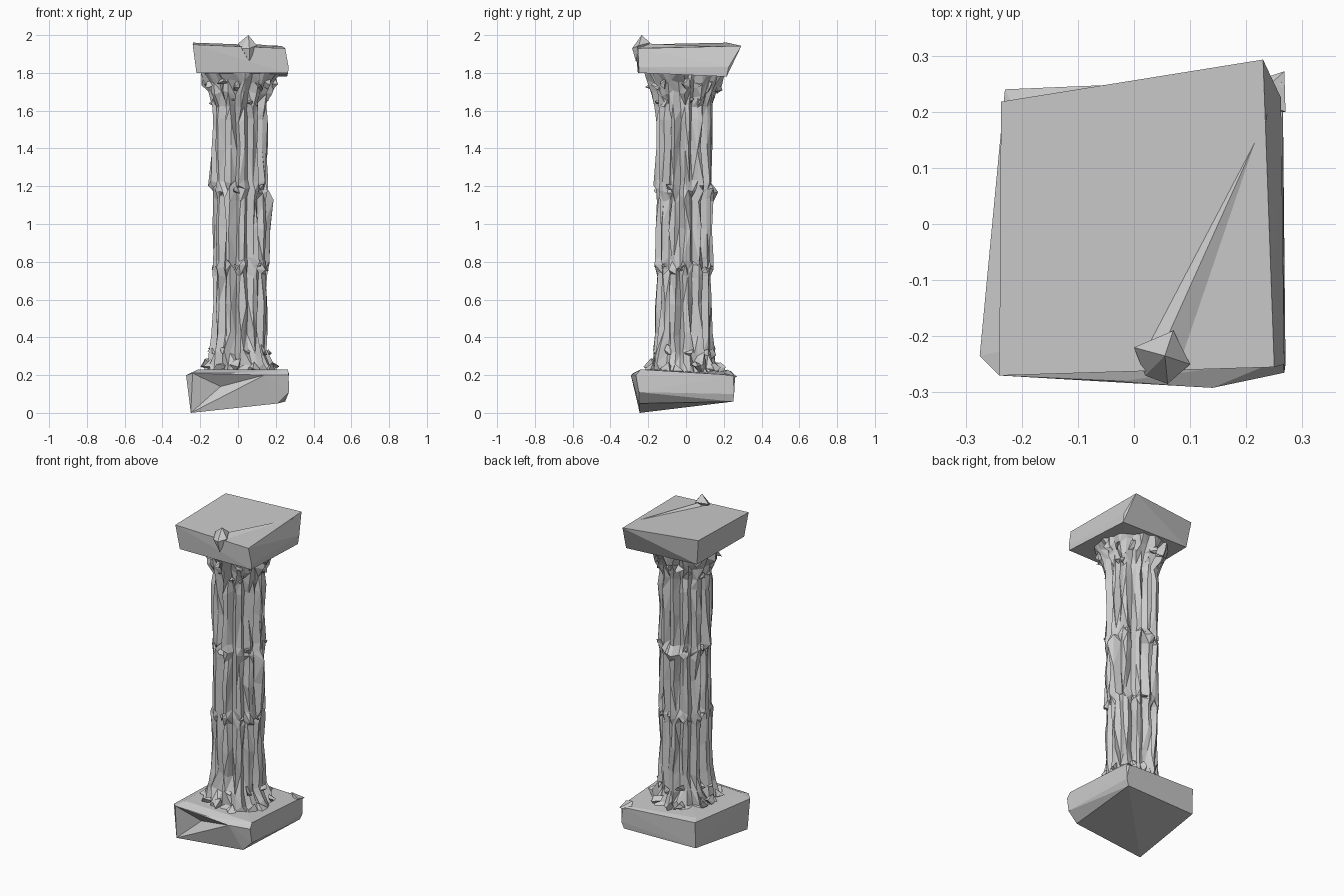
import bpy, bmesh, math, random
from mathutils import Vector

rng = random.Random(7)


def finish(name, bm):
    bmesh.ops.recalc_face_normals(bm, faces=bm.faces)
    me = bpy.data.meshes.new(name)
    bm.to_mesh(me)
    bm.free()
    ob = bpy.data.objects.new(name, me)
    bpy.context.collection.objects.link(ob)
    return ob


def hull(name, points, dent=None):
    bm = bmesh.new()
    for p in points:
        bm.verts.new(p)
    bmesh.ops.convex_hull(bm, input=bm.verts)
    loose = [v for v in bm.verts if not v.link_faces]
    bmesh.ops.delete(bm, geom=loose, context='VERTS')
    if dent:
        # push the middle of the biggest front face inward
        bm.normal_update()
        front = max((f for f in bm.faces if f.normal.y < -0.7), key=lambda f: f.calc_area())
        res = bmesh.ops.poke(bm, faces=[front])
        res["verts"][0].co.y += dent
    return finish(name, bm)


def chip(name, centre, size, count=7):
    # angular stone fragment
    pts = []
    for i in range(count):
        d = Vector((rng.gauss(0, 1), rng.gauss(0, 1), rng.gauss(0, 1))).normalized()
        pts.append(Vector(centre) + d * size * rng.uniform(0.7, 1.1))
    return hull(name, pts)


# Broken plinth, tilted underside
hull("plinth", [
    (-0.25, -0.245, 0.0), (0.21, -0.25, 0.05), (0.25, 0.25, 0.06), (-0.23, 0.235, 0.06),
    (0.27, -0.25, 0.11), (0.265, 0.255, 0.10), (-0.24, -0.2, 0.08),
    (-0.275, -0.235, 0.2), (-0.24, -0.27, 0.21), (-0.02, -0.28, 0.21), (0.14, -0.292, 0.2),
    (0.268, -0.265, 0.2), (0.265, -0.24, 0.23), (0.265, 0.25, 0.2), (0.25, 0.26, 0.195),
    (-0.23, 0.24, 0.22), (-0.21, -0.22, 0.23), (-0.21, 0.2, 0.23)], dent=0.045)
hull("plinth_corner_chip", [(0.21, 0.22, 0.23), (0.27, 0.2, 0.21), (0.268, 0.272, 0.19),
                            (0.2, 0.25, 0.19), (0.25, 0.2, 0.18)])

# Fluted shaft with flared foot and capital neck: (z, radius, flute depth, roughness)
RINGS = [(0.21, 0.2, 0.01, 0.02), (0.25, 0.178, 0.02, 0.028), (0.32, 0.158, 0.02, 0.022),
         (0.42, 0.147, 0.025, 0.015), (0.58, 0.147, 0.028, 0.014), (0.73, 0.147, 0.028, 0.013),
         (0.77, 0.150, 0.015, 0.016), (0.81, 0.150, 0.028, 0.013), (0.98, 0.147, 0.028, 0.014),
         (1.13, 0.148, 0.028, 0.013), (1.18, 0.150, 0.015, 0.016), (1.22, 0.150, 0.025, 0.013),
         (1.4, 0.148, 0.028, 0.013), (1.55, 0.150, 0.028, 0.013), (1.62, 0.148, 0.025, 0.016),
         (1.69, 0.168, 0.022, 0.018), (1.75, 0.192, 0.025, 0.018), (1.81, 0.215, 0.01, 0.01)]
# Swollen spots: (angle, z, outward push)
BULGES = [(0, 1.13, 0.03), (0, 0.98, 0.018), (0, 0.81, 0.012), (90, 1.18, 0.035),
          (180, 1.22, 0.012), (90, 0.77, 0.012), (270, 1.22, 0.008), (60, 0.25, 0.03)]
FLUTES = 12
N = FLUTES * 3
bm = bmesh.new()
rings = []
for z, r, depth, rough in RINGS:
    ring = []
    for i in range(N):
        a = 2 * math.pi * (i + rng.uniform(-0.3, 0.3)) / N
        rad = r - (depth if i % 3 == 2 else 0) + rng.uniform(-rough, rough * 0.6)
        for ba, bz, push in BULGES:
            off = abs((math.degrees(a) - ba + 180) % 360 - 180)
            if abs(z - bz) < 0.03:
                rad += push * max(0, 1 - off / 25)
        dz = rng.uniform(-1, 1) * min(rough * 1.3, 0.018)
        ring.append(bm.verts.new((0.01 + rad * math.cos(a), -0.01 + rad * math.sin(a), z + dz)))
    rings.append(ring)
for lo, hi in zip(rings, rings[1:]):
    for i in range(N):
        j = (i + 1) % N
        a, b, c, d = lo[i], lo[j], hi[j], hi[i]
        if rng.random() < 0.5:
            bm.faces.new((a, b, c))
            bm.faces.new((a, c, d))
        else:
            bm.faces.new((a, b, d))
            bm.faces.new((b, c, d))
bm.faces.new(rings[0][::-1])
bm.faces.new(rings[-1])
finish("fluted_shaft", bm)

# Rubble: fragments around foot, drum joints and neck (z, radius, size, count)
for band, (z, r, s, n) in enumerate([(0.245, 0.18, 0.042, 12), (0.33, 0.14, 0.035, 9),
                                     (0.77, 0.135, 0.026, 8), (1.19, 0.135, 0.028, 8),
                                     (1.65, 0.14, 0.03, 9), (1.73, 0.172, 0.036, 12)]):
    for k in range(n):
        a = 2 * math.pi * (k + rng.uniform(-0.3, 0.3)) / n
        chip(f"stone_chip_{band}_{k}", (0.01 + r * math.cos(a), -0.01 + r * math.sin(a),
                                        z + rng.uniform(-0.02, 0.02)), s)

# Slanted abacus slab
hull("abacus", [
    (-0.22, -0.255, 1.80), (0.265, -0.25, 1.80), (0.26, 0.215, 1.78), (-0.215, 0.2, 1.80),
    (0.268, -0.25, 1.83), (0.262, 0.225, 1.83),
    (-0.24, -0.27, 1.95), (0.25, -0.255, 1.93), (0.23, 0.293, 1.943), (-0.237, 0.218, 1.96)])

# Raised ridge and broken lump on the slab
hull("top_ridge", [(0.02, -0.21, 1.935), (0.1, -0.24, 1.93), (0.24, 0.2, 1.938), (0.06, -0.2, 1.955)])
hull("top_lump", [(0.055, -0.235, 2.0), (0.0, -0.22, 1.955), (0.1, -0.25, 1.945),
                  (0.07, -0.19, 1.96), (0.06, -0.285, 1.93), (0.06, -0.265, 1.86), (0.02, -0.27, 1.93)])
